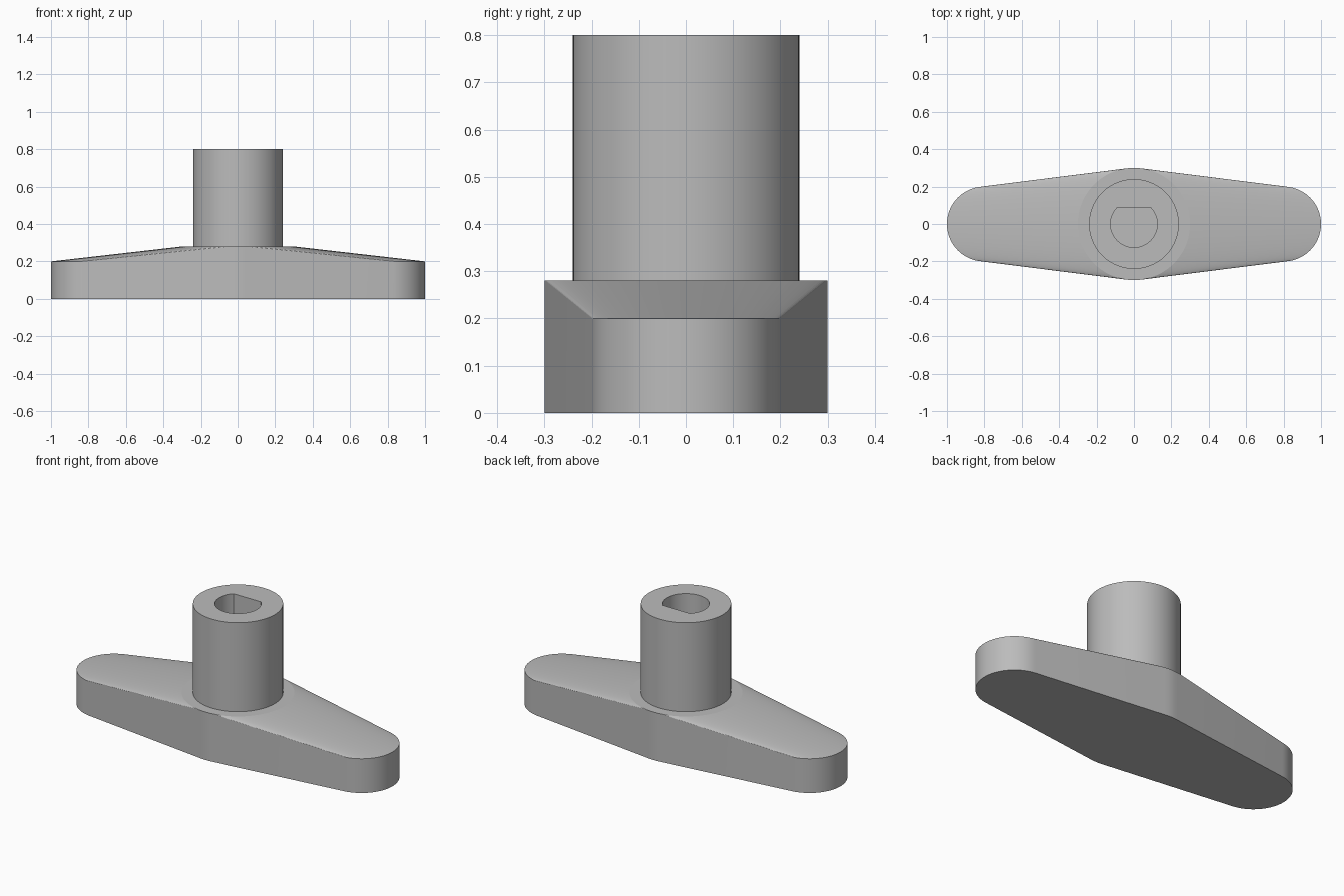
import bpy, bmesh
from math import sin, cos, pi, radians

cube = bpy.data.objects.get("Cube")
if cube:
    bpy.data.objects.remove(cube, do_unlink=True)

SEG = 96

grey = bpy.data.materials.new("plain grey")
grey.use_nodes = True
grey.diffuse_color = (0.5, 0.5, 0.5, 1)
grey.node_tree.nodes["Principled BSDF"].inputs["Base Color"].default_value = grey.diffuse_color


def circle(bm, radius, z, x=0.0, flat=None):
    """Ring of vertices, optionally cut flat on its +y side."""
    ring = []
    for i in range(SEG):
        a = 2 * pi * i / SEG
        y = radius * sin(a)
        if flat is not None:
            y = min(y, flat)
        ring.append(bm.verts.new((x + radius * cos(a), y, z)))
    return ring


def finish(bm, name, angle):
    bmesh.ops.recalc_face_normals(bm, faces=bm.faces[:])
    mesh = bpy.data.meshes.new(name)
    bm.to_mesh(mesh)
    bm.free()
    mesh.materials.append(grey)
    obj = bpy.data.objects.new(name, mesh)
    bpy.context.collection.objects.link(obj)
    bpy.ops.object.select_all(action='DESELECT')
    obj.select_set(True)
    bpy.context.view_layer.objects.active = obj
    bpy.ops.object.shade_smooth_by_angle(angle=radians(angle))


# Handle bar: hull around a tall central disc and two lower end discs
bm = bmesh.new()
for x, radius, top in ((0, 0.3, 0.28), (0.8, 0.2, 0.2), (-0.8, 0.2, 0.2)):
    circle(bm, radius, 0, x)
    circle(bm, radius, top, x)
bmesh.ops.convex_hull(bm, input=bm.verts[:])
bmesh.ops.delete(bm, geom=[v for v in bm.verts if not v.link_faces], context='VERTS')
bmesh.ops.dissolve_limit(bm, angle_limit=radians(0.2), verts=bm.verts[:], edges=bm.edges[:])
finish(bm, "handle_bar", 5)

# Hollow stem with a D-shaped socket that ends on the handle bar
bm = bmesh.new()
bore = 0.125
flat = bore * sin(pi / 4)
rings = [circle(bm, 0.24, 0.28), circle(bm, 0.24, 0.8),
         circle(bm, bore, 0.8, flat=flat), circle(bm, bore, 0.28, flat=flat)]
for a, b in zip(rings, rings[1:] + rings[:1]):
    for i in range(SEG):
        j = (i + 1) % SEG
        bm.faces.new((a[i], a[j], b[j], b[i]))
finish(bm, "stem", 30)
